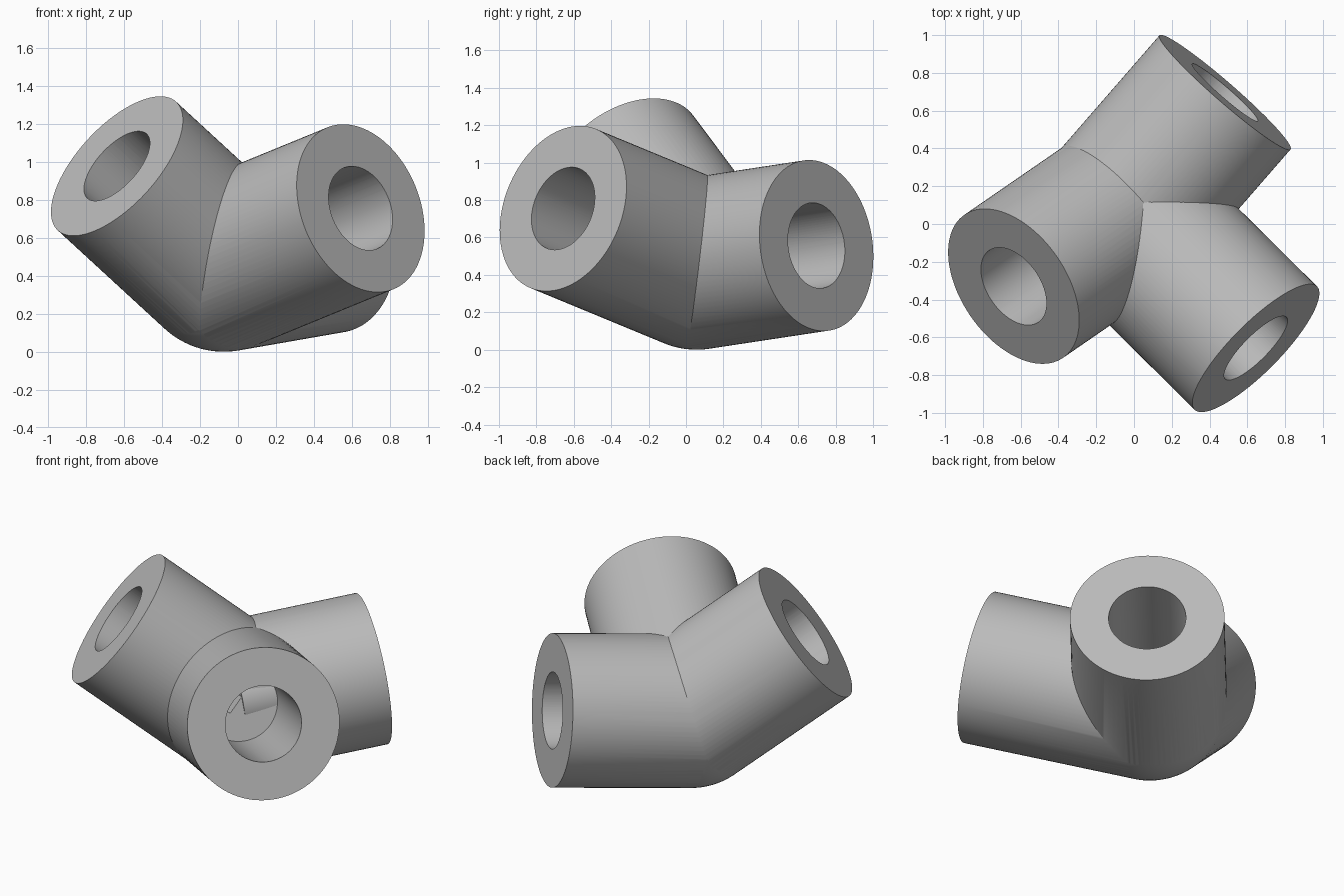
import bpy, bmesh, math
from mathutils import Vector, Matrix

if "Cube" in bpy.data.objects:
    bpy.data.objects.remove(bpy.data.objects["Cube"])

R = 0.46                      # outer radius of arms and hub
BORE = 0.23                   # socket radius
DEPTH = 0.84                  # socket depth
HUB = Vector((-0.075, 0.057, R))
SEGMENTS = 96
ENDS = {
    "right_arm": Vector((-0.637, -0.33, 0.977)),
    "front_arm": Vector((0.645, -0.657, 0.755)),
    "back_arm": Vector((0.482, 0.697, 0.557)),
}

grey = bpy.data.materials.new("light_grey")
grey.use_nodes = True
colour = (0.5, 0.5, 0.5, 1)
grey.diffuse_color = colour
grey.node_tree.nodes["Principled BSDF"].inputs["Base Color"].default_value = colour


def add_object(name, bm):
    bmesh.ops.recalc_face_normals(bm, faces=bm.faces)
    mesh = bpy.data.meshes.new(name)
    bm.to_mesh(mesh)
    bm.free()
    mesh.materials.append(grey)
    obj = bpy.data.objects.new(name, mesh)
    bpy.context.collection.objects.link(obj)
    return obj


def turned(name, profile, origin, axis):
    """Revolve a (radius, height) profile about an axis; it starts and ends on the axis."""
    bm = bmesh.new()
    verts = [bm.verts.new((r, 0, h)) for r, h in profile]
    edges = [bm.edges.new(pair) for pair in zip(verts, verts[1:])]
    bmesh.ops.spin(bm, geom=verts + edges, cent=(0, 0, 0), axis=(0, 0, 1),
                   angle=math.tau, steps=SEGMENTS, use_duplicate=False)
    bmesh.ops.remove_doubles(bm, verts=bm.verts, dist=1e-5)
    place = Matrix.Translation(origin) @ axis.to_track_quat('Z', 'Y').to_matrix().to_4x4()
    bm.transform(place)
    return add_object(name, bm)


def combine(target, other, operation):
    mod = target.modifiers.new(operation.lower(), 'BOOLEAN')
    mod.operation = operation
    mod.solver = 'EXACT'
    mod.object = other
    bpy.context.view_layer.objects.active = target
    bpy.ops.object.modifier_apply(modifier=mod.name)
    bpy.data.objects.remove(other)


# Rounded hub
bm = bmesh.new()
bmesh.ops.create_uvsphere(bm, u_segments=SEGMENTS, v_segments=SEGMENTS // 2, radius=R)
bm.transform(Matrix.Translation(HUB))
connector = add_object("three_way_connector", bm)

# Arms, tapered slightly where they start inside the hub
for name, end in ENDS.items():
    axis = end - HUB
    length = axis.length
    arm = turned(name, [(0, -0.12), (0.44, -0.12), (R, 0), (R, length), (0, length)], HUB, axis)
    combine(connector, arm, 'UNION')

# Blind round sockets
for name, end in ENDS.items():
    cutter = turned(name + "_socket", [(0, -DEPTH), (BORE, -DEPTH), (BORE, 0.1), (0, 0.1)],
                    end, end - HUB)
    cutter.hide_render = True
    combine(connector, cutter, 'DIFFERENCE')

# Smooth walls with crisp rims and seams
bpy.ops.object.select_all(action='DESELECT')
connector.select_set(True)
bpy.context.view_layer.objects.active = connector
bpy.ops.object.shade_smooth_by_angle(angle=math.radians(25))
